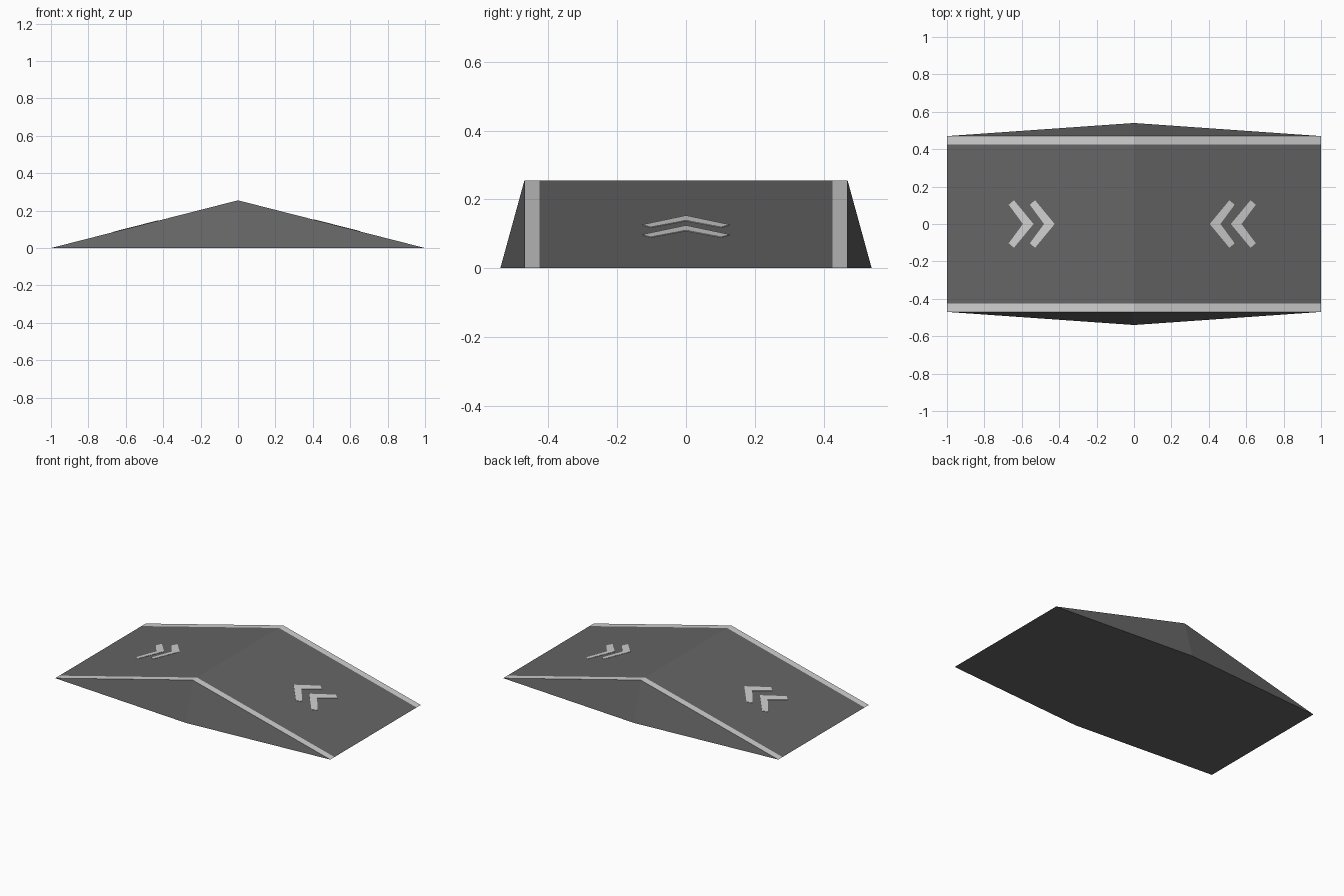
import bpy, bmesh

if "Cube" in bpy.data.objects:
    bpy.data.objects.remove(bpy.data.objects["Cube"])

H, W, STRIPE, FLARE = 0.255, 0.47, 0.426, 0.54   # ridge height, deck half width, stripe inner edge, base flare


def material(name, v):
    m = bpy.data.materials.new(name)
    m.diffuse_color = (v, v, v, 1)
    m.use_nodes = True
    m.node_tree.nodes["Principled BSDF"].inputs["Base Color"].default_value = m.diffuse_color
    return m


dark = material("dark grey", 0.13)
light = material("light grey", 0.62)


def make_object(name, bm, mats):
    me = bpy.data.meshes.new(name)
    bm.to_mesh(me)
    bm.free()
    for m in mats:
        me.materials.append(m)
    ob = bpy.data.objects.new(name, me)
    bpy.context.collection.objects.link(ob)
    return ob


# Ramp body: two sloped decks with edge stripes, flared sides, flat bottom
bm = bmesh.new()
ys = (-W, -STRIPE, STRIPE, W)
rows = [[bm.verts.new((x, y, H * (1 - abs(x)))) for y in ys] for x in (-1, 0, 1)]
for a, b in zip(rows, rows[1:]):
    for j in range(3):
        f = bm.faces.new((a[j], b[j], b[j + 1], a[j + 1]))
        f.material_index = 0 if j == 1 else 1
foot_front, foot_back = [bm.verts.new((0, y, 0)) for y in (-FLARE, FLARE)]
for foot, j in ((foot_front, 0), (foot_back, 3)):
    for end in (rows[0], rows[2]):
        bm.faces.new((foot, rows[1][j], end[j]))
bm.faces.new([foot_front] + rows[2] + [foot_back] + rows[0][::-1])
bmesh.ops.recalc_face_normals(bm, faces=bm.faces)
make_object("ramp_body", bm, (dark, light))


# Painted chevrons: thin plates lying on the slopes, pointing to the ridge
def chevron(name, tip, side):
    bm = bmesh.new()
    half = [(0, 0), (0.105, 0.127), (0.133, 0.103), (0.057, 0)]
    for s in (-1, 1):
        lo, hi = [], []
        for dx, y in half:
            x = tip + dx
            z = H * (1 - x)
            lo.append(bm.verts.new((side * x, s * y, z - 0.002)))
            hi.append(bm.verts.new((side * x, s * y, z + 0.002)))
        bm.faces.new(hi)
        bm.faces.new(lo)
        for i in range(3):   # rim, left open where both halves meet
            bm.faces.new((lo[i], lo[i + 1], hi[i + 1], hi[i]))
    bmesh.ops.remove_doubles(bm, verts=bm.verts, dist=1e-5)
    bmesh.ops.recalc_face_normals(bm, faces=bm.faces)
    make_object(name, bm, (light,))


for side, label, first in ((-1, "left", 0.424), (1, "right", 0.405)):
    for i in range(2):
        chevron(f"{label}_chevron_{i + 1}", first + 0.113 * i, side)
